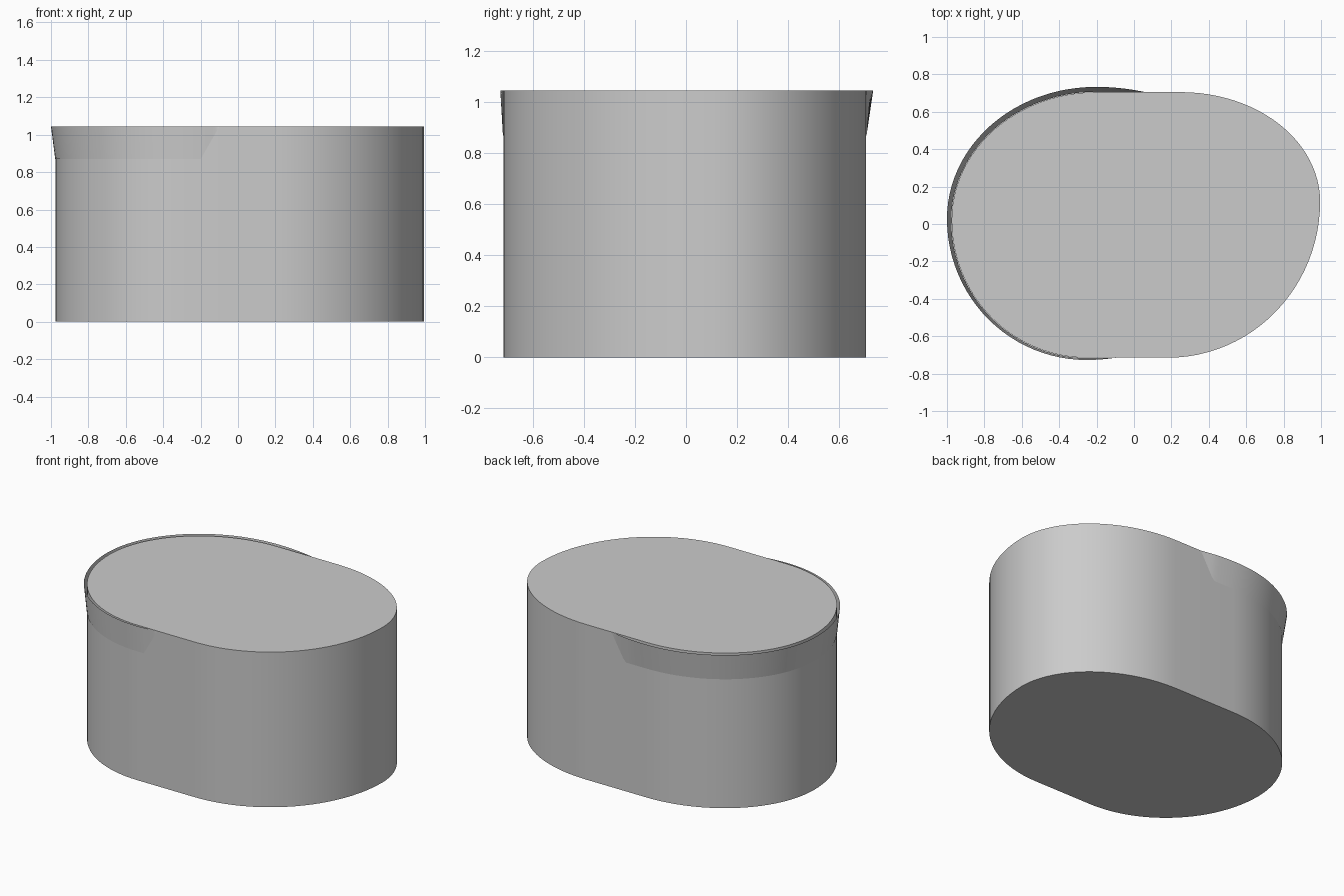
import bpy, bmesh, math
from mathutils import Vector

if "Cube" in bpy.data.objects:
    bpy.data.objects.remove(bpy.data.objects["Cube"])

HEIGHT = 1.045
LIP_DROP = 0.175
STEPS = 24

grey = bpy.data.materials.new("plain grey")
grey.use_nodes = True
grey.diffuse_color = (0.6, 0.6, 0.6, 1)
grey.node_tree.nodes["Principled BSDF"].inputs["Base Color"].default_value = grey.diffuse_color


def quarter(cx, cy, rx, ry, start):
    """Quarter ellipse running counterclockwise from the start angle."""
    angles = [math.radians(start + 90 * i / STEPS) for i in range(STEPS + 1)]
    return [Vector((cx + rx * math.cos(a), cy + ry * math.sin(a), 0)) for a in angles]


def finish(name, bm, angle):
    mesh = bpy.data.meshes.new(name)
    bm.to_mesh(mesh)
    bm.free()
    mesh.materials.append(grey)
    obj = bpy.data.objects.new(name, mesh)
    bpy.context.collection.objects.link(obj)
    bpy.ops.object.select_all(action="DESELECT")
    obj.select_set(True)
    bpy.context.view_layer.objects.active = obj
    bpy.ops.object.shade_smooth_by_angle(angle=math.radians(angle))
    return obj


# Lopsided oval outline from four quarter ellipses joined by short straights
right_back = quarter(0.25, 0.12, 0.745, 0.585, 0)
left_back = quarter(-0.2, 0.02, 0.775, 0.685, 90)
left_front = quarter(-0.25, 0.02, 0.725, 0.735, 180)
right_front = quarter(0.18, 0.12, 0.815, 0.835, 270)
outline = right_back + left_back + left_front[1:] + right_front[:-1]

# Solid body
bm = bmesh.new()
base = bm.faces.new([bm.verts.new(p) for p in outline])
top = bmesh.ops.extrude_face_region(bm, geom=[base])["geom"]
bmesh.ops.translate(bm, vec=(0, 0, HEIGHT), verts=[v for v in top if isinstance(v, bmesh.types.BMVert)])
bmesh.ops.recalc_face_normals(bm, faces=bm.faces)
finish("body", bm, 30)

# Thin flared lip round the left end, fading into the straight walls
back_end, front_end = Vector((0.06, 0.705, 0)), Vector((-0.1, -0.715, 0))
lead_in = [back_end.lerp(left_back[0], i / 12) for i in range(12)]
lead_out = [left_front[-1].lerp(front_end, i / 12) for i in range(1, 13)]
path = lead_in + left_back + left_front[1:] + lead_out

bm = bmesh.new()
rows = []
for i, p in enumerate(path):
    along = path[min(i + 1, len(path) - 1)] - path[max(i - 1, 0)]
    outward = Vector((along.y, -along.x, 0)).normalized()
    flare = 0.02 + 0.008 * outward.y - 0.005 * outward.x
    ends = min((p - back_end).length / 0.26, (p - front_end).length / 0.15, 1)
    flare *= ends * (2 - ends)
    reach = min((p - back_end).length, (p - front_end).length)
    drop = LIP_DROP * min(reach / 0.1, 1)
    upper = bm.verts.new(p + outward * flare + Vector((0, 0, HEIGHT)))
    lower = bm.verts.new(p + outward * 0.002 + Vector((0, 0, HEIGHT - drop - 0.001)))
    rows.append((upper, lower))
for (a, b), (c, d) in zip(rows, rows[1:]):
    bm.faces.new((a, b, d, c))
finish("flared_lip", bm, 30)
